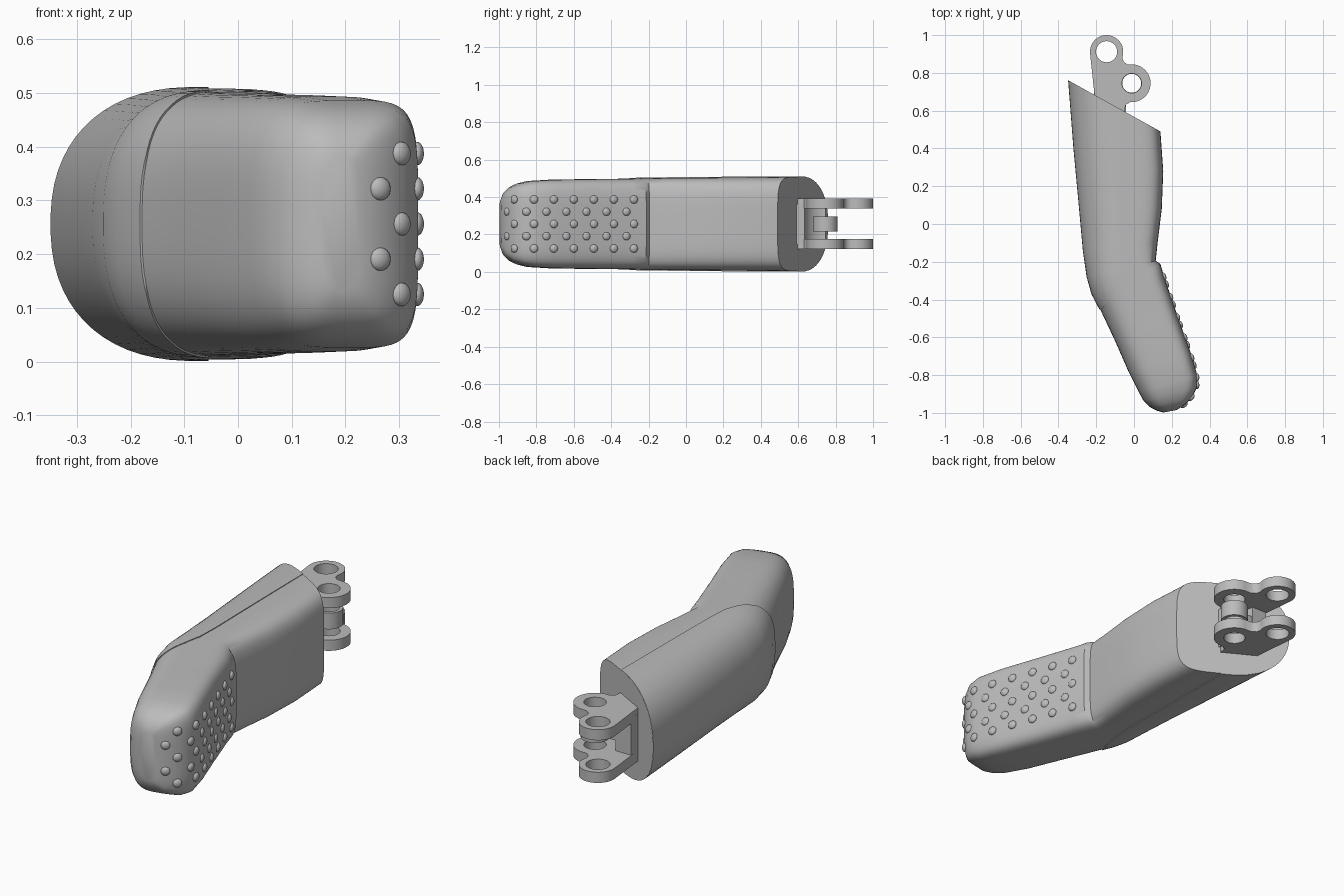
import bpy, bmesh, math
from mathutils import Vector, Matrix

cube = bpy.data.objects.get("Cube")
if cube:
    bpy.data.objects.remove(cube, do_unlink=True)

MID = 0.256  # height of the symmetry plane

grey = bpy.data.materials.new("grey")
grey.use_nodes = True
grey.diffuse_color = (0.5, 0.5, 0.5, 1)
grey.node_tree.nodes["Principled BSDF"].inputs["Base Color"].default_value = (0.5, 0.5, 0.5, 1)


def make(name, bm):
    bmesh.ops.recalc_face_normals(bm, faces=bm.faces)
    mesh = bpy.data.meshes.new(name)
    bm.to_mesh(mesh)
    bm.free()
    obj = bpy.data.objects.new(name, mesh)
    bpy.context.collection.objects.link(obj)
    mesh.materials.append(grey)
    return obj


def activate(obj):
    bpy.ops.object.select_all(action='DESELECT')
    obj.select_set(True)
    bpy.context.view_layer.objects.active = obj


def smooth(obj, angle=35):
    activate(obj)
    bpy.ops.object.shade_smooth_by_angle(angle=math.radians(angle))


def prism(name, outline, z0, z1):
    bm = bmesh.new()
    face = bm.faces.new([bm.verts.new((x, y, z0)) for x, y in outline])
    out = bmesh.ops.extrude_face_region(bm, geom=[face])
    top = [v for v in out["geom"] if isinstance(v, bmesh.types.BMVert)]
    bmesh.ops.translate(bm, verts=top, vec=(0, 0, z1 - z0))
    return make(name, bm)


def arc(centre, r, a0, a1, n=20):
    angles = [math.radians(a0 + (a1 - a0) * i / n) for i in range(n + 1)]
    return [(centre[0] + r * math.cos(a), centre[1] + r * math.sin(a)) for a in angles]


def boolean(obj, cutter, operation):
    mod = obj.modifiers.new("cut", 'BOOLEAN')
    mod.operation, mod.object, mod.solver = operation, cutter, 'EXACT'
    activate(obj)
    bpy.ops.object.modifier_apply(modifier=mod.name)
    bpy.data.objects.remove(cutter, do_unlink=True)


# Handle stations: left point, right point, half height
STATIONS = [
    ((-.347, .76), (.14, .49), .252), ((-.317, .4), (.155, .28), .250),
    ((-.287, .08), (.147, .08), .248), ((-.267, -.14), (.125, -.1), .246),
    ((-.247, -.28), (.115, -.195), .245), ((-.222, -.37), (.14, -.212), .244),
    ((-.18, -.45), (.16, -.28), .242), ((-.10, -.62), (.235, -.5), .24),
    ((-.03, -.78), (.30, -.68), .237), ((.025, -.89), (.335, -.80), .23),
    ((.05, -.935), (.335, -.86), .217), ((.08, -.967), (.31, -.915), .197),
    ((.12, -.988), (.27, -.957), .167), ((.155, -.998), (.225, -.985), .125),
]


def ring(left, right, h, n_left, count=64):
    # Round on the left, squarer on the right
    left, right = Vector(left), Vector(right)
    centre = left.lerp(right, .55)
    points = []
    for i in range(count):
        a = 2 * math.pi * (i + .5) / count
        c, s = math.cos(a), math.sin(a)
        n = 5 if c > 0 else n_left
        side = right if c > 0 else left
        p = centre.lerp(side, abs(c) ** (2 / n))
        points.append((p.x, p.y, MID + math.copysign(h * abs(s) ** (2 / n), s)))
    return points


def handle_mesh():
    bm = bmesh.new()
    rings = []
    for i, (left, right, h) in enumerate(STATIONS):
        n_left = 2.3 + 1.0 * min(1, max(0, (i - 3) / 5))
        rings.append([bm.verts.new(p) for p in ring(left, right, h, n_left)])
    for a, b in zip(rings, rings[1:]):
        for k in range(len(a)):
            j = (k + 1) % len(a)
            bm.faces.new((a[k], a[j], b[j], b[k]))
    bm.faces.new(rings[0])
    bm.faces.new(rings[-1])
    return bm


handle = make("handle", handle_mesh())
smooth(handle)

# Thin back shell, cut from a slightly inflated copy of the handle
bm = handle_mesh()
bmesh.ops.recalc_face_normals(bm, faces=bm.faces)
bm.normal_update()
for v, n in [(v, v.normal.copy()) for v in bm.verts]:
    v.co += n * .004
shell = make("back_shell", bm)
region = [(-.6, .898), (-.055, .598), (-.055, -.1), (-.06, -.22), (-.085, -.31),
          (-.125, -.39), (-.17, -.45), (-.6, -.6)]
boolean(shell, prism("shell_cutter", region, -.2, .8), 'INTERSECT')
smooth(shell)


# Grip studs follow the right edge of the handle
def on_edge(y):
    edge = [s[1] for s in STATIONS[5:]]
    for a, b in zip(edge, edge[1:]):
        if b[1] <= y <= a[1]:
            t = (y - a[1]) / (b[1] - a[1])
            d = (Vector(b) - Vector(a)).normalized()
            return a[0] + t * (b[0] - a[0]), Vector((-d.y, d.x, 0))


bm = bmesh.new()
for row in range(5):
    first = -.96 if row % 2 else -.92
    for k in range(7):
        y = first + k * .107
        x, normal = on_edge(y)
        turn = normal.to_track_quat('Z', 'Y').to_matrix().to_4x4()
        place = Matrix.Translation((x - normal.x * .002, y - normal.y * .002, MID + (row - 2) * .0655))
        bmesh.ops.create_uvsphere(bm, u_segments=20, v_segments=10, radius=1,
                                  matrix=place @ turn @ Matrix.Diagonal((.022, .022, .013, 1)))
smooth(make("grip_studs", bm), 60)

# Hinge: two lug plates with holes, a web between them and a small barrel
OUTER, INNER = (-.145, .912), (-.012, .745)
lug = (arc(OUTER, .088, 185, -20) + [(-.055, .86), (-.035, .845)]
       + arc(INNER, .1, 80, -95) + [(-.045, .63), (-.06, .5), (-.2, .5), (-.21, .69)])
for name, z0 in (("lower_lug", .122), ("upper_lug", .338)):
    plate = prism(name, lug, z0, z0 + .054)
    for centre, r in ((OUTER, .056), (INNER, .052)):
        boolean(plate, prism("hole_cutter", arc(centre, r, 0, 348.75, 31), 0, .6), 'DIFFERENCE')
    smooth(plate)

web = [(-.2, .5), (-.212, .70), (-.214, .745), (-.135, .745)] + arc(INNER, .115, 180, 255, 12) + [(-.04, .5)]
smooth(prism("hinge_web", web, .15, .36))

barrel = prism("hinge_barrel", arc(INNER, .066, 0, 348.75, 31), .215, .297)
boolean(barrel, prism("hole_cutter", arc(INNER, .05, 0, 348.75, 31), 0, .6), 'DIFFERENCE')
smooth(barrel)
prism("barrel_arm", [(-.16, .70), (-.062, .70), (-.062, .74), (-.16, .74)], .225, .287)
